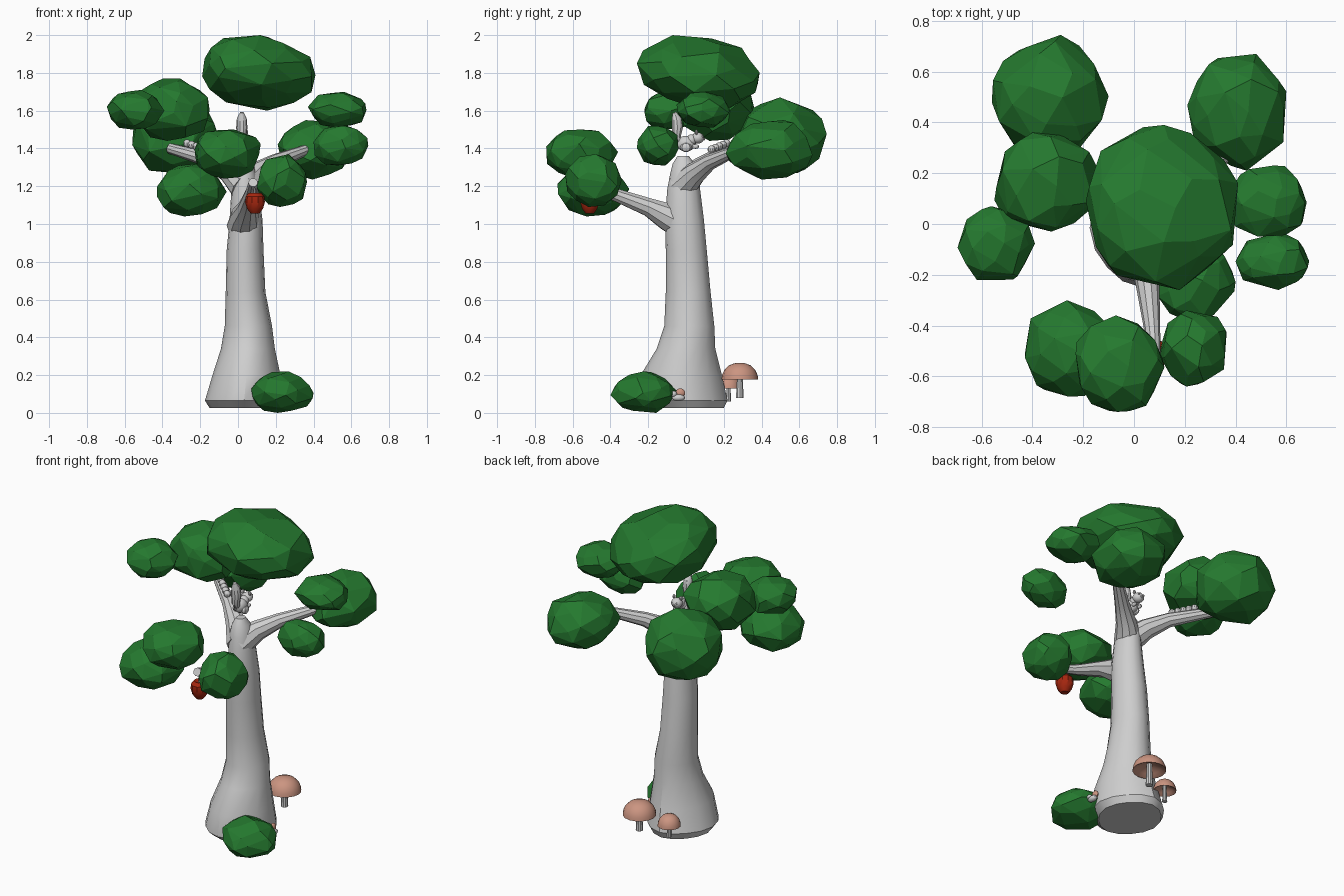
import bpy, bmesh, math, random
from mathutils import Vector, Matrix

if "Cube" in bpy.data.objects:
    bpy.data.objects.remove(bpy.data.objects["Cube"])

random.seed(7)


def mat(name, rgb):
    m = bpy.data.materials.new(name)
    m.diffuse_color = (*rgb, 1)
    m.use_nodes = True
    m.node_tree.nodes["Principled BSDF"].inputs["Base Color"].default_value = m.diffuse_color
    return m


GREY = mat("pale_grey", (0.62, 0.62, 0.62))
GREEN = mat("leaf_green", (0.018, 0.19, 0.028))
RED = mat("apple_red", (0.38, 0.02, 0.005))
TAN = mat("mushroom_tan", (0.60, 0.30, 0.22))


def finish(name, bm, material, smooth=True):
    bmesh.ops.recalc_face_normals(bm, faces=bm.faces)
    me = bpy.data.meshes.new(name)
    bm.to_mesh(me)
    bm.free()
    me.materials.append(material)
    ob = bpy.data.objects.new(name, me)
    bpy.context.collection.objects.link(ob)
    if smooth:
        bpy.ops.object.select_all(action='DESELECT')
        ob.select_set(True)
        bpy.context.view_layer.objects.active = ob
        bpy.ops.object.shade_smooth_by_angle(angle=math.radians(32))
    return ob


def skin(bm, rings):
    """Bridge equal-length vertex rings and cap both ends."""
    loops = [[bm.verts.new(p) for p in r] for r in rings]
    n = len(loops[0])
    for a, b in zip(loops, loops[1:]):
        for i in range(n):
            j = (i + 1) % n
            bm.faces.new((a[i], a[j], b[j], b[i]))
    bm.faces.new(loops[0][::-1])
    bm.faces.new(loops[-1])


def tube(name, path, material, n=10):
    """Tapered tube through (x, y, z, radius) points."""
    bm = bmesh.new()
    pts = [Vector(p[:3]) for p in path]
    rings = []
    for i, p in enumerate(pts):
        d = (pts[min(i + 1, len(pts) - 1)] - pts[max(i - 1, 0)]).normalized()
        up = Vector((0, 0, 1)) if abs(d.z) < 0.95 else Vector((0, 1, 0))
        u = d.cross(up).normalized()
        v = d.cross(u)
        r = path[i][3]
        rings.append([p + (u * math.cos(t) + v * math.sin(t)) * r
                      for t in (2 * math.pi * k / n for k in range(n))])
    skin(bm, rings)
    return finish(name, bm, material)


def ball(name, c, r, material, seg=12):
    bm = bmesh.new()
    r = r if isinstance(r, tuple) else (r, r, r)
    bmesh.ops.create_uvsphere(bm, u_segments=seg, v_segments=seg // 2 + 2, radius=1,
                              matrix=Matrix.Translation(c) @ Matrix.Diagonal((*r, 1)))
    return finish(name, bm, material)


def leaf_clump(name, x, y, z, shear=(0, 0), count=42):
    """Faceted hull of a jittered sphere, fitted to the given extents."""
    pts = []
    for i in range(count):
        h = 1 - 2 * (i + 0.5) / count
        a = i * 2.39996 + random.uniform(-0.25, 0.25)
        r = math.sqrt(1 - h * h)
        p = Vector((r * math.cos(a), r * math.sin(a), h)) * random.uniform(0.93, 1.06)
        p.z += shear[0] * p.x + shear[1] * p.y
        pts.append(p)
    for k, (lo, hi) in enumerate((x, y, z)):
        a, b = min(p[k] for p in pts), max(p[k] for p in pts)
        for p in pts:
            p[k] = lo + (p[k] - a) / (b - a) * (hi - lo)
    bm = bmesh.new()
    vs = [bm.verts.new(p) for p in pts]
    res = bmesh.ops.convex_hull(bm, input=vs)
    loose = [v for v in bm.verts if not v.link_faces]
    bmesh.ops.delete(bm, geom=loose, context='VERTS')
    bmesh.ops.dissolve_limit(bm, angle_limit=math.radians(9),
                             verts=bm.verts, edges=bm.edges)
    return finish(name, bm, GREEN, False)


# Trunk: x range, y range, height and root lobing for each ring
trunk = [(-0.15, 0.21, -0.20, 0.20, 0.025, 0.05), (-0.175, 0.24, -0.25, 0.22, 0.065, 0.06),
         (-0.135, 0.225, -0.24, 0.19, 0.20, 0.06), (-0.09, 0.195, -0.155, 0.155, 0.34, 0.04),
         (-0.07, 0.18, -0.115, 0.15, 0.46, 0.02), (-0.065, 0.145, -0.107, 0.13, 0.64, 0),
         (-0.06, 0.135, -0.107, 0.11, 0.86, 0), (-0.045, 0.13, -0.11, 0.095, 1.02, 0),
         (-0.035, 0.11, -0.10, 0.075, 1.18, 0), (-0.035, 0.10, -0.085, 0.07, 1.26, 0),
         (-0.02, 0.08, -0.07, 0.045, 1.32, 0), (0.005, 0.055, -0.045, 0.015, 1.36, 0)]
bm = bmesh.new()
rings = []
for x0, x1, y0, y1, z, lobe in trunk:
    ring = []
    for k in range(16):
        t = 2 * math.pi * k / 16
        f = 1 + lobe * (math.cos(4 * t) - 1) * 0.5
        ring.append(((x0 + x1) / 2 + (x1 - x0) / 2 * f * math.cos(t),
                     (y0 + y1) / 2 + (y1 - y0) / 2 * f * math.sin(t), z))
    rings.append(ring)
skin(bm, rings)
finish("trunk", bm, GREY)

# Branches
tube("front_branch", [(0.03, 0.0, 0.99, 0.09), (0.035, -0.1, 1.04, 0.075),
                      (0.05, -0.2, 1.09, 0.05), (0.07, -0.40, 1.165, 0.033),
                      (0.08, -0.52, 1.22, 0.025)], GREY)
tube("right_branch", [(0.03, -0.02, 1.2, 0.08), (0.10, 0.05, 1.27, 0.06),
                      (0.20, 0.13, 1.33, 0.042), (0.38, 0.29, 1.40, 0.026)], GREY)
tube("left_branch", [(0.03, -0.02, 1.2, 0.08), (-0.05, 0.05, 1.28, 0.06),
                     (-0.15, 0.13, 1.34, 0.042), (-0.36, 0.30, 1.40, 0.028)], GREY)

# Leaf clumps: extents in x, y, z
leaf_clump("crown_leaves", (-0.19, 0.41), (-0.26, 0.39), (1.60, 2.0), (-0.15, -0.22), 48)
leaf_clump("back_left_leaves", (-0.56, -0.10), (0.27, 0.745), (1.27, 1.67))
leaf_clump("left_leaves", (-0.55, -0.15), (-0.03, 0.36), (1.44, 1.77))
leaf_clump("outer_left_leaves", (-0.695, -0.39), (-0.22, 0.07), (1.50, 1.71))
leaf_clump("front_left_leaves", (-0.43, -0.06), (-0.68, -0.30), (1.04, 1.32))
leaf_clump("front_leaves", (-0.23, 0.12), (-0.74, -0.36), (1.24, 1.50))
leaf_clump("front_right_leaves", (0.10, 0.365), (-0.64, -0.34), (1.09, 1.37))
leaf_clump("back_right_leaves", (0.21, 0.60), (0.21, 0.67), (1.235, 1.55))
leaf_clump("upper_right_leaves", (0.37, 0.68), (-0.05, 0.23), (1.51, 1.70))
leaf_clump("lower_right_leaves", (0.40, 0.69), (-0.26, -0.04), (1.31, 1.52))
leaf_clump("ground_bush", (0.07, 0.40), (-0.40, -0.05), (0.0, 0.22))

# Apple hanging under the front branch
apple = [(0.022, 1.055), (0.042, 1.08), (0.052, 1.115), (0.05, 1.145), (0.033, 1.165), (0.008, 1.155)]
bm = bmesh.new()
skin(bm, [[(0.09 + r * math.cos(k * math.pi / 5), -0.51 + r * math.sin(k * math.pi / 5), z)
           for k in range(10)] for r, z in apple])
finish("apple", bm, RED)
tube("apple_stem", [(0.09, -0.51, 1.15, 0.006), (0.085, -0.505, 1.20, 0.006)], GREY, 6)


# Mushrooms: domed cap with a hollow underside and a stem
def mushroom(name, x, y, z0, z1, z2, r):
    prof = [(0.2, 0.45), (0.7, 0.2), (0.93, 0.02), (1.0, 0.0), (0.97, 0.25),
            (0.84, 0.58), (0.6, 0.84), (0.3, 0.97), (0.04, 1.0)]
    bm = bmesh.new()
    skin(bm, [[(x + r * a * math.cos(k * math.pi / 8), y + r * a * math.sin(k * math.pi / 8),
                z1 + (z2 - z1) * h) for k in range(16)] for a, h in prof])
    finish(name + "_cap", bm, TAN)
    tube(name + "_stem", [(x, y, z0, r * 0.22), (x, y, z1, r * 0.17),
                          (x, y, z1 + 0.5 * (z2 - z1), r * 0.17)], GREY)


mushroom("large_mushroom", 0.125, 0.285, 0.08, 0.178, 0.265, 0.097)
mushroom("small_mushroom", -0.04, 0.225, 0.06, 0.13, 0.20, 0.067)

# Squirrel in the fork, facing the back, tail raised
sx = 0.02
ball("squirrel_body", (sx, 0.0, 1.425), (0.036, 0.05, 0.042), GREY)
ball("squirrel_chest", (sx, 0.03, 1.445), 0.03, GREY)
ball("squirrel_head", (sx, 0.062, 1.455), (0.034, 0.034, 0.03), GREY)
ball("squirrel_nose", (sx, 0.092, 1.45), 0.009, GREY, 8)
for s in (-1, 1):
    ball("squirrel_ear", (sx + s * 0.024, 0.055, 1.486), (0.01, 0.008, 0.014), GREY, 8)
    ball("squirrel_eye", (sx + s * 0.017, 0.088, 1.463), 0.006, GREY, 8)
    ball("squirrel_haunch", (sx + s * 0.03, 0.0, 1.405), (0.018, 0.03, 0.025), GREY, 8)
    ball("squirrel_paw", (sx + s * 0.02, 0.05, 1.41), (0.01, 0.02, 0.012), GREY, 8)
tube("squirrel_tail", [(sx, -0.03, 1.42, 0.015), (sx, -0.05, 1.46, 0.024), (sx, -0.045, 1.51, 0.03),
                       (sx, -0.05, 1.56, 0.026), (sx, -0.062, 1.59, 0.01)], GREY)

# Caterpillar along the left branch
for i in range(5):
    ball("caterpillar_segment", (-0.17 - 0.025 * i, 0.135 + 0.02 * i, 1.395 + 0.008 * i),
         0.021, GREY, 10)

# Snail at the foot of the trunk
ball("snail_body", (0.275, -0.04, 0.08), (0.02, 0.035, 0.018), GREY)
ball("snail_head", (0.275, -0.065, 0.10), 0.017, GREY)
ball("snail_shell", (0.265, -0.03, 0.105), (0.015, 0.025, 0.025), TAN)
